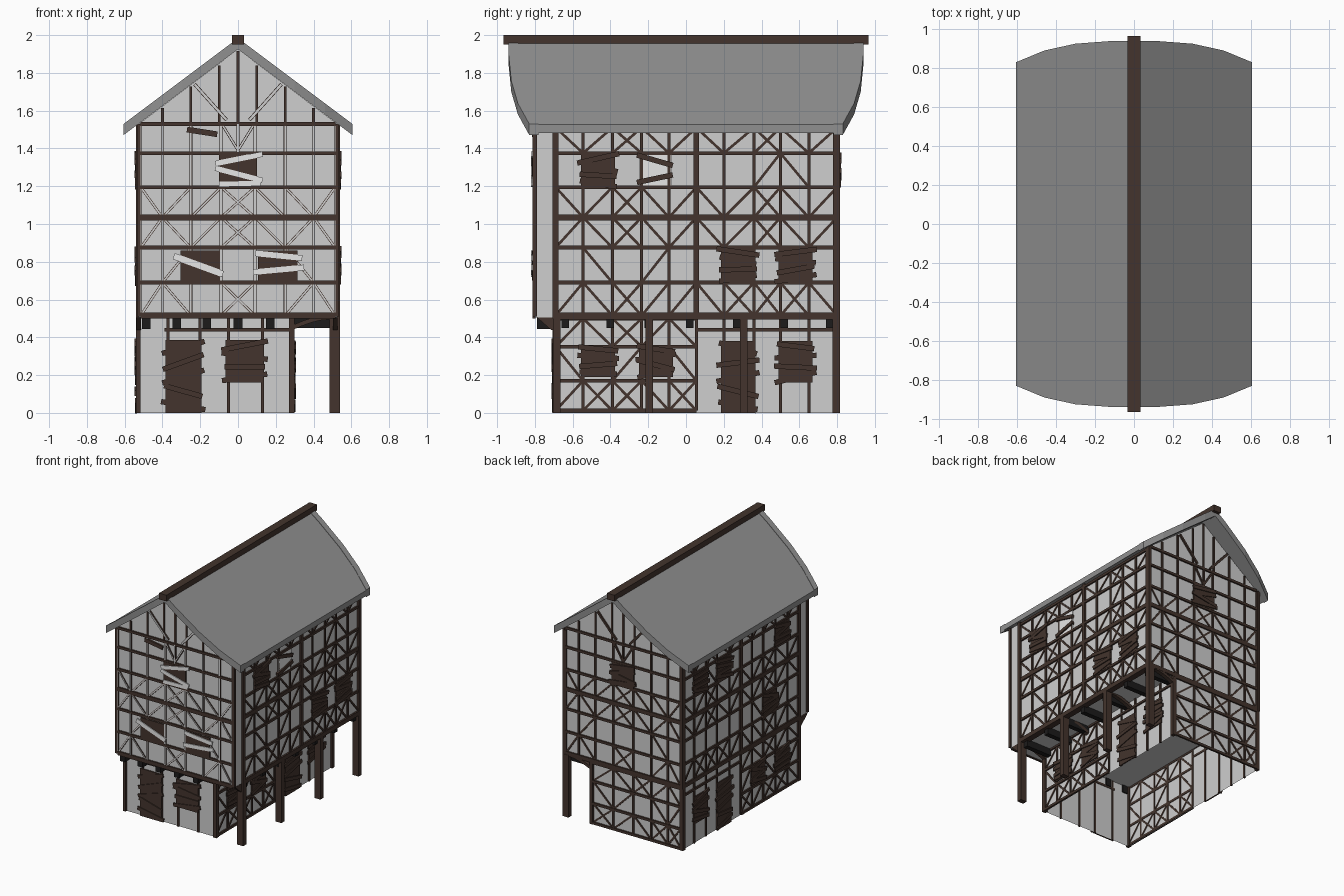
import bpy, bmesh, math, random
from mathutils import Vector

if "Cube" in bpy.data.objects:
    bpy.data.objects.remove(bpy.data.objects["Cube"])
random.seed(4)

def mat(name, c):
    m = bpy.data.materials.new(name)
    m.diffuse_color = (*c, 1)
    m.use_nodes = True
    m.node_tree.nodes["Principled BSDF"].inputs["Base Color"].default_value = m.diffuse_color
    return m
WOOD, PLASTER, PALE, ROOF, DARK = range(5)
MATS = [mat("dark timber", (.056, .034, .026)), mat("pale plaster", (.62, .62, .62)),
        mat("white wood", (.8, .8, .8)), mat("grey roof", (.28, .28, .28)),
        mat("black joist", (.012, .011, .011))]

def finish(bm, name):
    bmesh.ops.recalc_face_normals(bm, faces=bm.faces)
    me = bpy.data.meshes.new(name)
    bm.to_mesh(me)
    bm.free()
    for m in MATS:
        me.materials.append(m)
    ob = bpy.data.objects.new(name, me)
    bpy.context.collection.objects.link(ob)

def loft(bm, rings, mi, caps=True):
    vs = [[bm.verts.new(p) for p in r] for r in rings]
    n = len(vs[0])
    fs = []
    for a, b in zip(vs, vs[1:]):
        fs += [bm.faces.new((a[i], a[(i + 1) % n], b[(i + 1) % n], b[i])) for i in range(n)]
    if caps:
        fs += [bm.faces.new(vs[0]), bm.faces.new(vs[-1])]
    for f in fs:
        f.material_index = mi

def box(bm, x0, x1, y0, y1, z0, z1, mi=WOOD, caps=True):
    loft(bm, [[(x0, y0, z), (x1, y0, z), (x1, y1, z), (x0, y1, z)] for z in (z0, z1)], mi, caps)

# Wall planes: (u along wall, v up, d outwards) -> world
right = lambda u, v, d: (.525 + d, u, v)
left = lambda u, v, d: (-.525 - d, u, v)
front = lambda u, v, d: (u, -.80 - d, v)
back = lambda u, v, d: (u, .80 + d, v)
ground_right = lambda u, v, d: (.285 + d, u, v)
ground_front = lambda u, v, d: (u, -.69 - d, v)

def strip(bm, P, a, b, w, d, mi=WOOD, d0=-.004):
    a, b = Vector(a), Vector(b)
    t = (b - a).normalized()
    n = Vector((-t.y, t.x)) * w / 2
    q = [a + n, b + n, b - n, a - n]
    loft(bm, [[P(p.x, p.y, k) for p in q] for k in (d0, d)], mi)

def timber(bm, P, a, b, w, d):
    strip(bm, P, a, b, w, d)
    if P is front:  # weathered pale faces on the front timbers
        strip(bm, P, a, b, w - .006, d + .002, PLASTER, d)

def lattice(bm, P, cols, rails, bands):
    """Rails across, studs between, braces by one symbol per cell."""
    for v in rails:
        strip(bm, P, (cols[0], v), (cols[-1], v), .032 if v in (.515, 1.035) else .02, .012)
    for (v0, v1), band in zip(zip(rails, rails[1:]), bands):
        for c in cols:
            timber(bm, P, (c, v0), (c, v1), .016, .009)
        for (u0, u1), s in zip(zip(cols, cols[1:]), band):
            if s in "/X":
                timber(bm, P, (u0, v0), (u1, v1), .014, .006)
            if s in "\\X":
                timber(bm, P, (u0, v1), (u1, v0), .014, .007)

def opening(bm, P, u, v0, v1, boards=4, w=.18, pane=WOOD, bmat=WOOD, tilt=.03):
    strip(bm, P, (u, v0), (u, v1), w, .014 if pane == WOOD else .009, pane, .005)
    for i in range(boards):
        v = v0 + (v1 - v0) * (i + .5) / boards
        k = random.uniform(-tilt, tilt)
        h = w / 2 + random.uniform(.005, .025)
        strip(bm, P, (u - h, v - k), (u + h, v + k), .028, .02 + .002 * (i % 2), bmat, .01)

# Plaster walls
bm = bmesh.new()
prof = [(-.525, .505), (.525, .505), (.525, 1.53), (0, 1.925), (-.525, 1.53)]
loft(bm, [[(x, y, z) for x, z in prof] for y in (-.80, .80)], PLASTER)
finish(bm, "upper_walls")
bm = bmesh.new()
box(bm, -.525, .285, -.69, .80, 0, .505, PLASTER, False)
finish(bm, "ground_walls")

# Long side framing
cols = [-.69, -.545, -.39, -.235, -.09, .055, .20, .36, .50, .65, .80]
rails = [.515, .69, .875, 1.035, 1.195, 1.375, 1.51]
bands = ["/\\X//\\XXX\\", ".\\./......", "/\\X\\/\\/X\\/", "\\/X\\/\\/X\\/",
         "......./\\.", "\\/X\\/\\/X\\/"]
for P, name in ((right, "right_framing"), (left, "left_framing")):
    bm = bmesh.new()
    lattice(bm, P, cols, rails, bands)
    for c in (-.69, .055, .80):
        strip(bm, P, (c, .5), (c, 1.53), .03, .014)
    if P is right:
        opening(bm, P, -.465, 1.19, 1.37)
        opening(bm, P, -.16, 1.20, 1.37, 0, .17, PALE)
        strip(bm, P, (-.26, 1.365), (-.07, 1.31), .028, .02)
        strip(bm, P, (-.26, 1.22), (-.07, 1.26), .028, .02)
        opening(bm, P, .275, .69, .875)
        opening(bm, P, .58, .69, .875)
    else:
        for u, v in ((.58, 1.20), (.275, 1.20), (-.465, 1.20), (-.31, .69)):
            opening(bm, P, u, v, v + .17)
    finish(bm, name)

# Ground floor framing on both long sides
for P, name in ((ground_right, "ground_right_framing"), (left, "ground_left_framing")):
    bm = bmesh.new()
    lattice(bm, P, cols[:6], [.012, .17, .35, .50], ["/XX\\X", "\\./.\\", "/\\X/\\"])
    strip(bm, P, (.055, .44), (.8, .44), .018, .012)
    for c in cols[6:]:
        strip(bm, P, (c, 0), (c, .51), .016, .009)
    opening(bm, P, -.465, .19, .36)
    opening(bm, P, -.16, .19, .36)
    opening(bm, P, .275, 0, .38, 5)
    opening(bm, P, .58, .16, .38)
    finish(bm, name)

# Front and back framing with gables
cx = [-.515, -.40, -.25, -.09, .09, .25, .40, .515]
bands = ["/\\.X./\\", "./...\\.", "/\\/X\\/\\", "\\//X\\\\/", ".......", "......."]
for P, name in ((front, "front_framing"), (back, "back_framing")):
    bm = bmesh.new()
    lattice(bm, P, cx, rails[:-1] + [1.53], bands)
    for x in (-.40, -.25, -.1, 0, .1, .25, .40):
        strip(bm, P, (x, 1.53), (x, 1.915 - .75 * abs(x)), .014, .008)
    for s in (-1, 1):
        timber(bm, P, (s * .06, 1.55), (s * .23, 1.74), .018, .012)
        timber(bm, P, (0, 1.39), (s * .08, 1.52), .014, .010)
    timber(bm, P, (0, 1.38), (0, 1.53), .014, .011)
    if P is front:
        opening(bm, P, 0, 1.21, 1.37, 0, .2)
        for a, b in (((-.12, 1.32), (.13, 1.37)), ((-.12, 1.295), (.13, 1.23)), ((-.1, 1.21), (.12, 1.215))):
            strip(bm, P, a, b, .028, .02, PALE, .01)
        opening(bm, P, -.20, .70, .86, 0, .21)
        strip(bm, P, (-.34, .83), (-.08, .735), .034, .02, PALE, .01)
        opening(bm, P, .21, .70, .86, 0, .21)
        strip(bm, P, (.09, .845), (.34, .82), .03, .02, PALE, .01)
        strip(bm, P, (.08, .745), (.35, .77), .03, .02, PALE, .01)
        strip(bm, P, (-.27, 1.50), (-.11, 1.475), .03, .014)
    else:
        opening(bm, P, 0, 1.20, 1.37, 4, .2)
    finish(bm, name)

bm = bmesh.new()
lattice(bm, back, [-.515, -.40, -.25, -.09, .09, .275], [.012, .17, .35, .50],
        ["XX/\\X", "\\/.\\/", "/\\X/\\"])
finish(bm, "ground_back_framing")

# Ground front: door and window
bm = bmesh.new()
for x in (-.37, -.20, -.05, .13):
    strip(bm, ground_front, (x, 0), (x, .51), .016, .009)
strip(bm, ground_front, (-.39, .44), (.28, .44), .018, .012)
opening(bm, ground_front, -.29, 0, .385, 5, .19, tilt=.04)
opening(bm, ground_front, .035, .16, .385, 4, .2)
finish(bm, "ground_front_framing")

# Corner posts and free-standing arcade posts
bm = bmesh.new()
for y in (-.69, .795):
    box(bm, -.54, -.515, y - .016, y + .016, 0, 1.53)
    box(bm, .27, .30, y - .016, y + .016, 0, .505)
    box(bm, .515, .54, y - .016, y + .016, .5, 1.51)
for s in (-1, 1):
    box(bm, s * .515, s * .535, -.812, -.79, .51, 1.53)
finish(bm, "corner_posts")
bm = bmesh.new()
for y in (-.685, -.195, .305, .795):
    box(bm, .485, .54, y - .02, y + .02, 0, .505)
    # curved brace from wall to post
    arc = [(.29 + .2 * t, .44 + .055 * math.sin(t * math.pi / 2)) for t in (0, .25, .5, .75, 1)]
    loft(bm, [[(x, y - .015, z), (x, y + .015, z), (x, y + .015, z + .025), (x, y - .015, z + .025)]
              for x, z in arc], WOOD)
box(bm, .49, .54, -.70, .81, .495, .53)
finish(bm, "arcade_posts")

# Joists under the overhangs
bm = bmesh.new()
for y in (-.64, -.40, -.20, .02, .27, .52, .76):
    box(bm, .28, .515, y - .02, y + .02, .45, .506, DARK)
for x in (-.485, -.325, -.165, 0, .17):
    box(bm, x - .023, x + .023, -.79, -.68, .445, .506, DARK)
finish(bm, "joists")
bm = bmesh.new()
for x in (-.525, .515):
    loft(bm, [[(k, -.79, .506), (k, -.70, .506), (k, -.70, .44), (k, -.715, .44)]
              for k in (x - .012, x + .012)], WOOD)
finish(bm, "front_brackets")

# Roof slopes with curved gable edges, barge strips, ridge beam
edge = [(0, .94), (.1, .94), (.3, .925), (.46, .89), (.605, .83)]
def slope(bm, s, ya, yb, lift, thick):
    rings = []
    for x, y in edge:
        t, b = 1.98 - .75 * x + lift, 1.98 - .75 * x - thick
        rings.append([(s * x, ya(y), t), (s * x, yb(y), t), (s * x, yb(y), b), (s * x, ya(y), b)])
    loft(bm, rings, ROOF)
bm = bmesh.new()
for s in (-1, 1):
    slope(bm, s, lambda y: -y + .05, lambda y: y - .05, 0, .045)
finish(bm, "roof_slopes")
bm = bmesh.new()
for s in (-1, 1):
    for e in (-1, 1):
        slope(bm, s, lambda y: e * (y - .05), lambda y: e * y, .004, .055)
finish(bm, "barge_strips")
bm = bmesh.new()
box(bm, -.033, .033, -.965, .965, 1.95, 2.0)
finish(bm, "ridge_beam")
